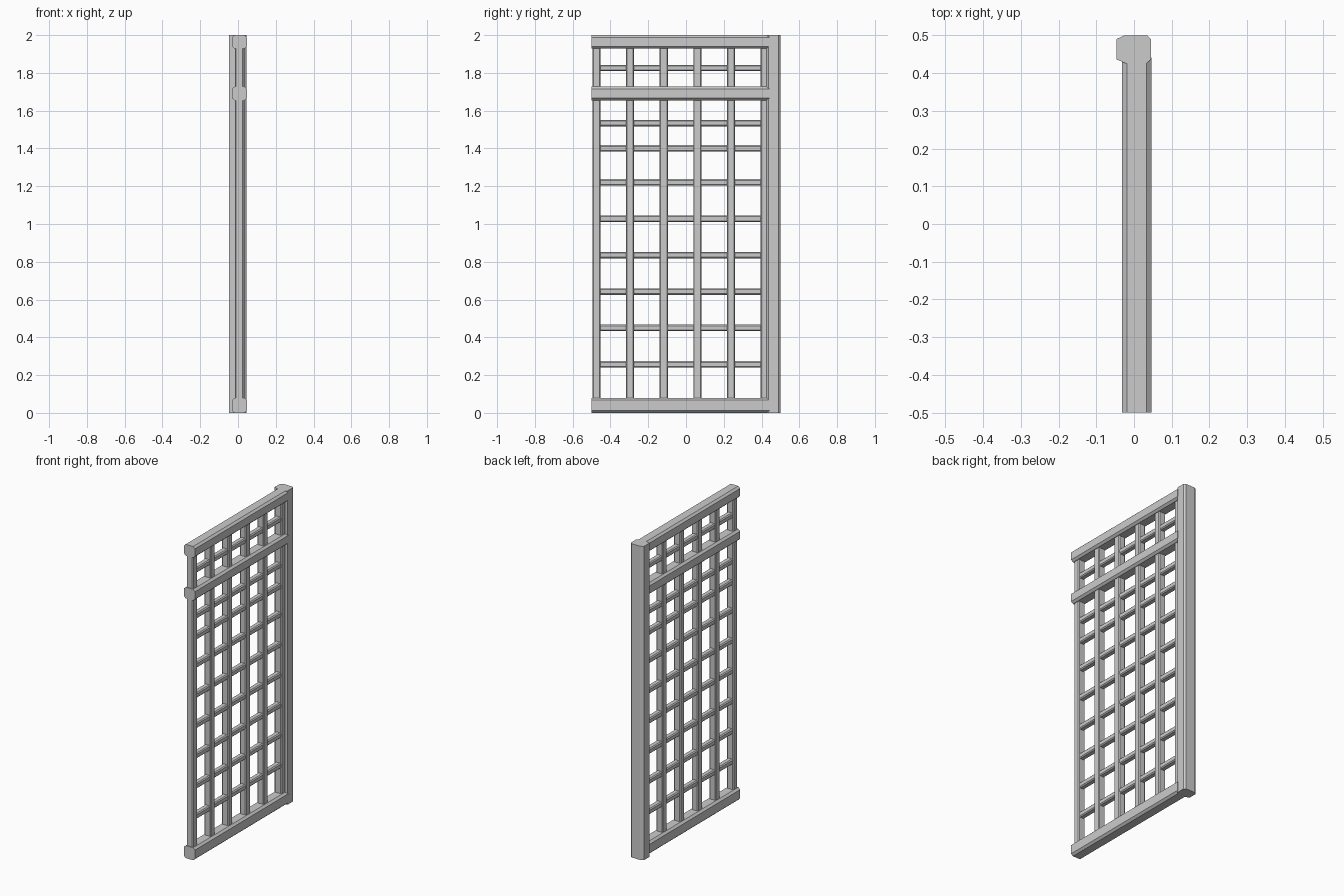
import bpy, bmesh
from mathutils import Vector

if "Cube" in bpy.data.objects:
    bpy.data.objects.remove(bpy.data.objects["Cube"])


def prism(name, profile, place, a, b):
    """Extrude a closed profile from a to b; place(u, v, t) maps to 3D."""
    bm = bmesh.new()
    face = bm.faces.new([bm.verts.new(place(u, v, a)) for u, v in profile])
    ext = bmesh.ops.extrude_face_region(bm, geom=[face])
    move = Vector(place(0, 0, b)) - Vector(place(0, 0, a))
    bmesh.ops.translate(bm, vec=move,
                        verts=[g for g in ext["geom"] if isinstance(g, bmesh.types.BMVert)])
    bmesh.ops.recalc_face_normals(bm, faces=bm.faces[:])
    mesh = bpy.data.meshes.new(name)
    bm.to_mesh(mesh)
    bm.free()
    obj = bpy.data.objects.new(name, mesh)
    bpy.context.collection.objects.link(obj)
    return obj


def octagon(u0, u1, v0, v1, cl, cr, cv):
    """Chamfered rectangle with separate left and right chamfer widths."""
    return [(u0 + cl, v0), (u1 - cr, v0), (u1, v0 + cv), (u1, v1 - cv),
            (u1 - cr, v1), (u0 + cl, v1), (u0, v1 - cv), (u0, v0 + cv)]


def upright(u, v, t):
    return (u, v, t)


def along_y(u, v, t):
    return (u, t, v)


# Hinge post, full height
post = [(-0.0465, 0.49), (-0.025, 0.5), (0.035, 0.5), (0.045, 0.49),
        (0.045, 0.436), (0.034, 0.427), (-0.02, 0.425), (-0.0465, 0.436)]
prism("post", post, upright, 0, 2)

# Thick rails
for name, z0, z1 in (("bottom_rail", 0, 0.08), ("middle_rail", 1.655, 1.727),
                     ("top_rail", 1.928, 2.0)):
    prism(name, octagon(-0.032, 0.0465, z0, z1, 0.013, 0.013, 0.012), along_y, -0.5, 0.441)

# Vertical lattice bars
for i in range(6):
    y = -0.474 + i * 0.178
    prism(f"vertical_bar_{i + 1}",
          octagon(-0.017, 0.03, y - 0.0215, y + 0.0215, 0.006, 0.006, 0.005),
          upright, 0.04, 1.96)

# Horizontal lattice bars
for i, z in enumerate((0.257, 0.45, 0.642, 0.835, 1.028, 1.22, 1.40, 1.534, 1.826)):
    prism(f"horizontal_bar_{i + 1}",
          octagon(-0.012, 0.025, z - 0.017, z + 0.017, 0.006, 0.006, 0.006),
          along_y, -0.47, 0.42)
